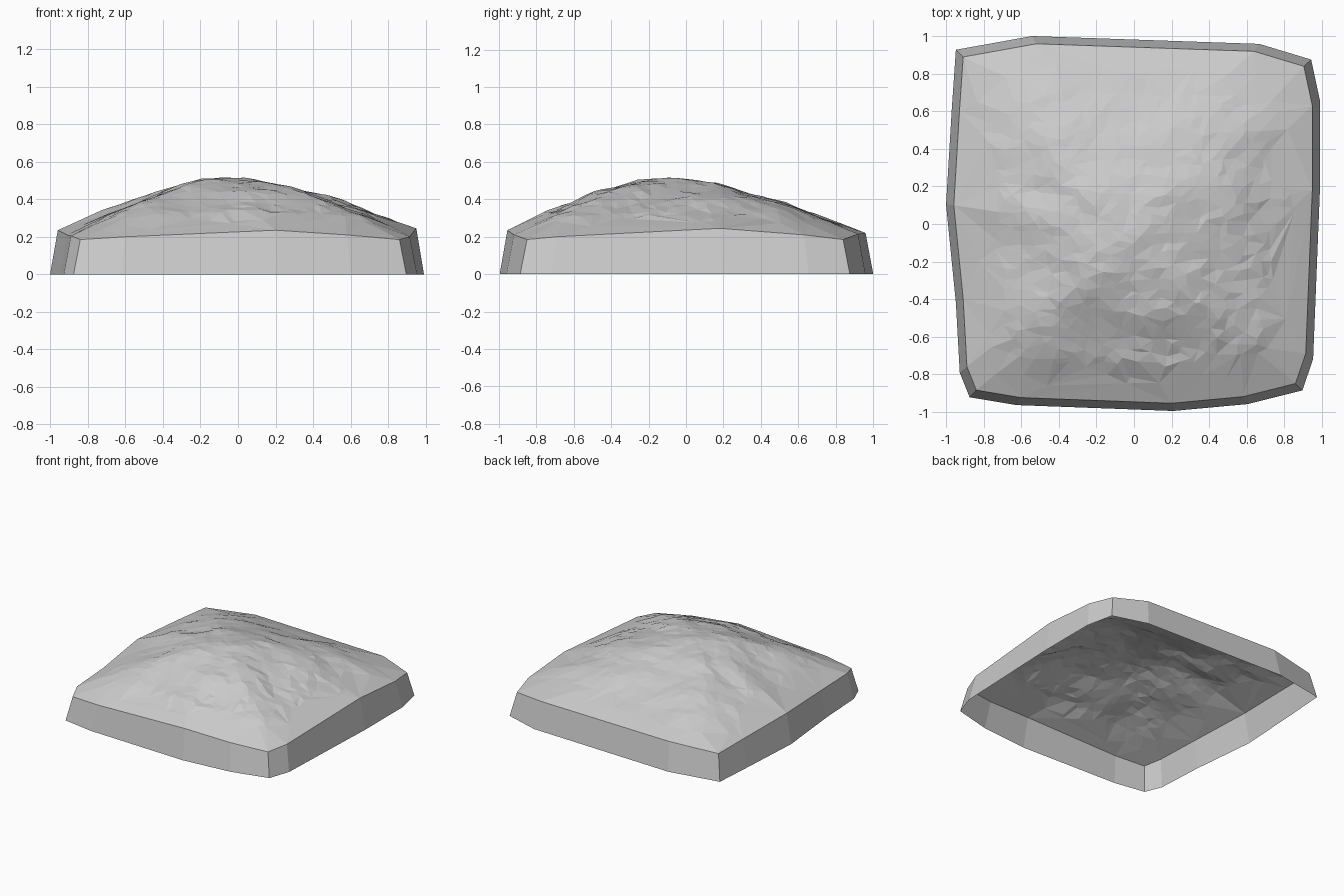
import bpy, bmesh, random
from mathutils import Vector, noise
from mathutils.geometry import intersect_line_line_2d, delaunay_2d_cdt

cube = bpy.data.objects.get("Cube")
if cube:
    bpy.data.objects.remove(cube)
random.seed(4)

# Upper rim of the slab, counter-clockwise from the front left corner
RIM = [Vector(p) for p in (
    (-.84, -.885, .185), (-.6, -.925, .2), (.2, -.955, .235), (.58, -.92, .21),
    (.86, -.85, .185), (.915, -.69, .2), (.95, .18, .245), (.95, .63, .21),
    (.905, .84, .185), (.64, .92, .215), (-.52, .96, .22), (-.91, .89, .2),
    (-.93, .6, .215), (-.96, .1, .235), (-.91, -.4, .21), (-.89, -.76, .205))]
COUNT = len(RIM)
EDGES = [(i, (i + 1) % COUNT) for i in range(COUNT)]
PEAK = Vector((-.03, -.12))
TOP = .525
FLARE = 1.043


def reach(p):
    """Fraction of the way from peak to rim, and the rim height there."""
    d = p - PEAK
    if d.length < .001:
        return 0, TOP
    far = PEAK + d.normalized() * 4
    for a, b in EDGES:
        a, b = RIM[a], RIM[b]
        hit = intersect_line_line_2d(PEAK, far, a.xy, b.xy)
        if hit:
            f = (hit - a.xy).length / (b - a).length
            return d.length / (hit - PEAK).length, a.z + (b.z - a.z) * f
    return 1, RIM[0].z


def dome_height(p):
    t, edge = reach(p)
    rough = .8 + .35 * (p.x - p.y)
    fade = min(1, (1 - t) * 4)
    bump = noise.noise(Vector((p.x * 4, p.y * 6, .5))) * .018
    bump += noise.noise(Vector((p.x * 10, p.y * 18, 3))) * .012 * max(.4, rough)
    return edge + (TOP - edge) * (1 - t ** 1.4) + bump * fade


# Scattered facet corners, stretched sideways and sparser near the rim
points = [v.xy for v in RIM]
STEP_X, STEP_Y = .075, .05
for row in range(-20, 21):
    for col in range(-13, 14):
        shift = .5 * (row % 2)
        p = Vector(((col + shift + random.uniform(-.4, .4)) * STEP_X,
                    (row + random.uniform(-.4, .4)) * STEP_Y))
        t = reach(p)[0]
        if t < .78 or (t < .92 and random.random() < .2):
            points.append(p)
flat, _, faces, _, _, _ = delaunay_2d_cdt(points, EDGES, [], 1, .0001)

# Rocky dome, faceted
bm = bmesh.new()
verts = []
for p in flat:
    near = min(RIM, key=lambda r: (r.xy - p).length)
    z = near.z if (near.xy - p).length < .001 else dome_height(p)
    verts.append(bm.verts.new((p.x, p.y, z)))
for f in faces:
    bm.faces.new([verts[i] for i in f])

# Sloping side walls, open underneath
border = [e for e in bm.edges if e.is_boundary]
foot = {}
for e in border:
    for v in e.verts:
        if v not in foot:
            foot[v] = bm.verts.new((v.co.x * FLARE, v.co.y * FLARE, 0))
for e in border:
    a, b = e.verts
    bm.faces.new((a, b, foot[b], foot[a]))
bmesh.ops.recalc_face_normals(bm, faces=bm.faces)
if sum(f.normal.z * f.calc_area() for f in bm.faces) < 0:
    bmesh.ops.reverse_faces(bm, faces=bm.faces)

mesh = bpy.data.meshes.new("rock_mound")
bm.to_mesh(mesh)
bm.free()

# Plain grey stone
stone = bpy.data.materials.new("stone grey")
stone.use_nodes = True
GREY = (.6, .6, .6, 1)
stone.diffuse_color = GREY
stone.node_tree.nodes["Principled BSDF"].inputs["Base Color"].default_value = GREY
mesh.materials.append(stone)
mound = bpy.data.objects.new("rock_mound", mesh)
bpy.context.collection.objects.link(mound)
